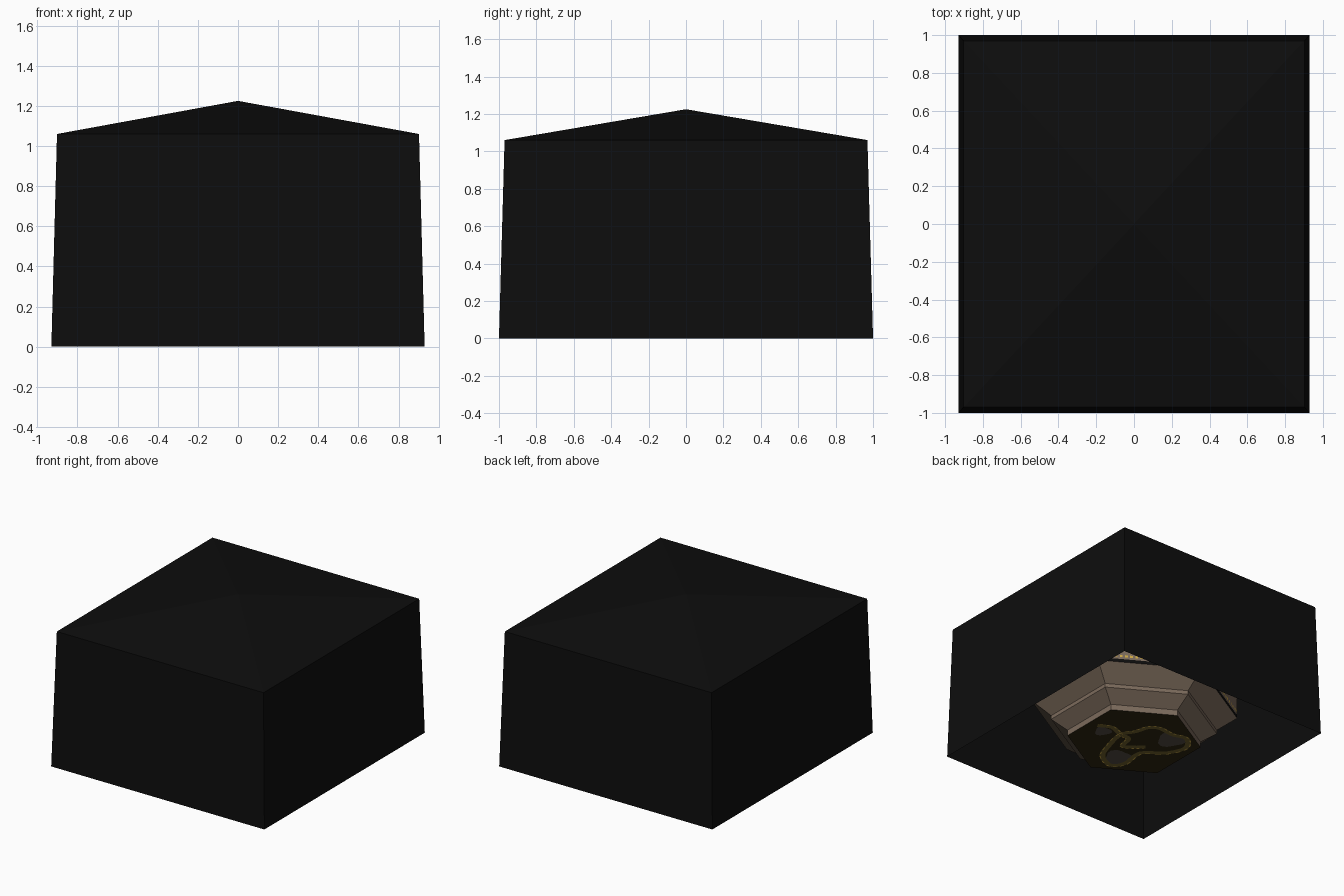
import bpy, bmesh, math
from mathutils import Vector

if "Cube" in bpy.data.objects:
    bpy.data.objects.remove(bpy.data.objects["Cube"])


def material(name, rgb):
    m = bpy.data.materials.new(name)
    m.diffuse_color = (*rgb, 1)
    m.use_nodes = True
    m.node_tree.nodes["Principled BSDF"].inputs["Base Color"].default_value = m.diffuse_color
    return m


BLACK = material("night black", (0.004, 0.004, 0.004))
STONE = material("warm brown stone", (0.20, 0.145, 0.105))
FLOOR = material("dark brown floor", (0.026, 0.018, 0.005))
PATH = material("dull gold path", (0.16, 0.115, 0.025))
GOLD = material("bright gold", (0.62, 0.40, 0.06))
PATCH = material("grey brown patch", (0.085, 0.07, 0.055))


def finish(name, bm, mats):
    me = bpy.data.meshes.new(name)
    bm.to_mesh(me)
    bm.free()
    for m in mats:
        me.materials.append(m)
    ob = bpy.data.objects.new(name, me)
    bpy.context.collection.objects.link(ob)
    return ob


def hex_pt(r, z, i):
    a = math.radians(30 + 60 * i)
    return Vector((r * math.cos(a), r * math.sin(a), z))


# Outer shell: tapered walls and a low pyramid roof, open underneath
bm = bmesh.new()
corners = [(1, 1), (-1, 1), (-1, -1), (1, -1)]
low = [bm.verts.new((x * 0.93, y * 1.0, 0)) for x, y in corners]
high = [bm.verts.new((x * 0.902, y * 0.97, 1.06)) for x, y in corners]
apex = bm.verts.new((0, 0, 1.225))
for i in range(4):
    j = (i + 1) % 4
    bm.faces.new((low[i], low[j], high[j], high[i]))
    bm.faces.new((high[i], high[j], apex))
finish("outer_shell", bm, [BLACK])

# Hexagonal stepped bowl: (radius, height) profile from floor to wall top
profile = [(0.49, 0.03), (0.49, 0.075), (0.61, 0.155), (0.61, 0.185),
           (0.76, 0.30), (0.76, 0.325), (0.76, 0.50)]
bm = bmesh.new()
rings = [[bm.verts.new(hex_pt(r, z, i)) for i in range(6)] for r, z in profile]
floor = bm.faces.new(rings[0][::-1])
floor.material_index = 1
for k, (a, b) in enumerate(zip(rings, rings[1:])):
    for i in range(6):
        j = (i + 1) % 6
        f = bm.faces.new((a[i], a[j], b[j], b[i]))
        f.material_index = 2 if k == 4 else 0    # black trim under the wall
finish("stepped_bowl", bm, [STONE, FLOOR, BLACK])

# Rows of gold dashes along the wall
bm = bmesh.new()
for i in range(6):
    lo = [hex_pt(0.763, 0.34, i + s) for s in (0, 1)]
    up = Vector((0, 0, 0.018))
    for n in range(20):
        p = lo[0].lerp(lo[1], (n + 0.2) / 20)
        q = lo[0].lerp(lo[1], (n + 0.75) / 20)
        bm.faces.new([bm.verts.new(v) for v in (p, q, q + up, p + up)])
finish("wall_gold_dashes", bm, [GOLD])


def smooth(points, closed, steps=5):
    """Catmull-Rom samples through the points."""
    pts = [Vector((x, y, 0)) for x, y in points]
    n = len(pts)
    pick = (lambda i: pts[i % n]) if closed else (lambda i: pts[max(0, min(n - 1, i))])
    out = []
    for i in range(n if closed else n - 1):
        a, b, c, d = (pick(i + k) for k in (-1, 0, 1, 2))
        for s in range(steps):
            t = s / steps
            out.append(0.5 * (2 * b + (c - a) * t + (2 * a - 5 * b + 4 * c - d) * t * t
                              + (3 * b - a - 3 * c + d) * t ** 3))
    out.append(pts[0] if closed else pts[-1])
    return out


def ribbon(name, line, offset, width, z, mat, dashed=False):
    """Flat downward-facing strip following a line."""
    bm = bmesh.new()
    pairs = []
    for i, p in enumerate(line):
        t = (line[min(i + 1, len(line) - 1)] - line[max(i - 1, 0)]).normalized()
        side = Vector((-t.y, t.x, 0))
        pairs.append([bm.verts.new(p + side * (offset + s * width / 2) + Vector((0, 0, z)))
                      for s in (-1, 1)])
    for i, (a, b) in enumerate(zip(pairs, pairs[1:])):
        if not dashed or i % 2 == 0:
            bm.faces.new((a[0], a[1], b[1], b[0]))
    finish(name, bm, [mat])


# Winding gold path inlaid under the floor, with bright dashes on its edge
loop = [(.142, .016), (.104, -.164), (.043, -.305), (-.087, -.369), (-.152, -.277),
        (-.14, -.094), (-.28, .023), (-.344, .172), (-.264, .279), (-.148, .258),
        (-.024, .27), (.052, .226), (.086, .12)]
branches = [[(.142, .016), (.253, .058), (.355, .01)],
            [(.142, .016), (.06, .008), (.026, -.099), (-.05, -.06), (-.111, -.003)]]
for n, (pts, closed) in enumerate([(loop, True)] + [(b, False) for b in branches]):
    line = smooth(pts, closed)
    ribbon(f"floor_path_{n}", line, 0, 0.042, 0.027, PATH)
    ribbon(f"floor_path_dashes_{n}", line, 0.017, 0.009, 0.0255, GOLD, True)

# Grey patches beside the path
for n, (x, y, r) in enumerate([(-.19, .19, .10), (-.06, -.25, .10), (.27, -.03, .06)]):
    bm = bmesh.new()
    ring = [bm.verts.new((x + r * (1 + .15 * math.sin(3 * a)) * math.cos(a),
                          y + r * (1 + .15 * math.sin(3 * a)) * math.sin(a), 0.0285))
            for a in (-math.tau * k / 16 for k in range(16))]
    bm.faces.new(ring)
    finish(f"floor_patch_{n}", bm, [PATCH])
